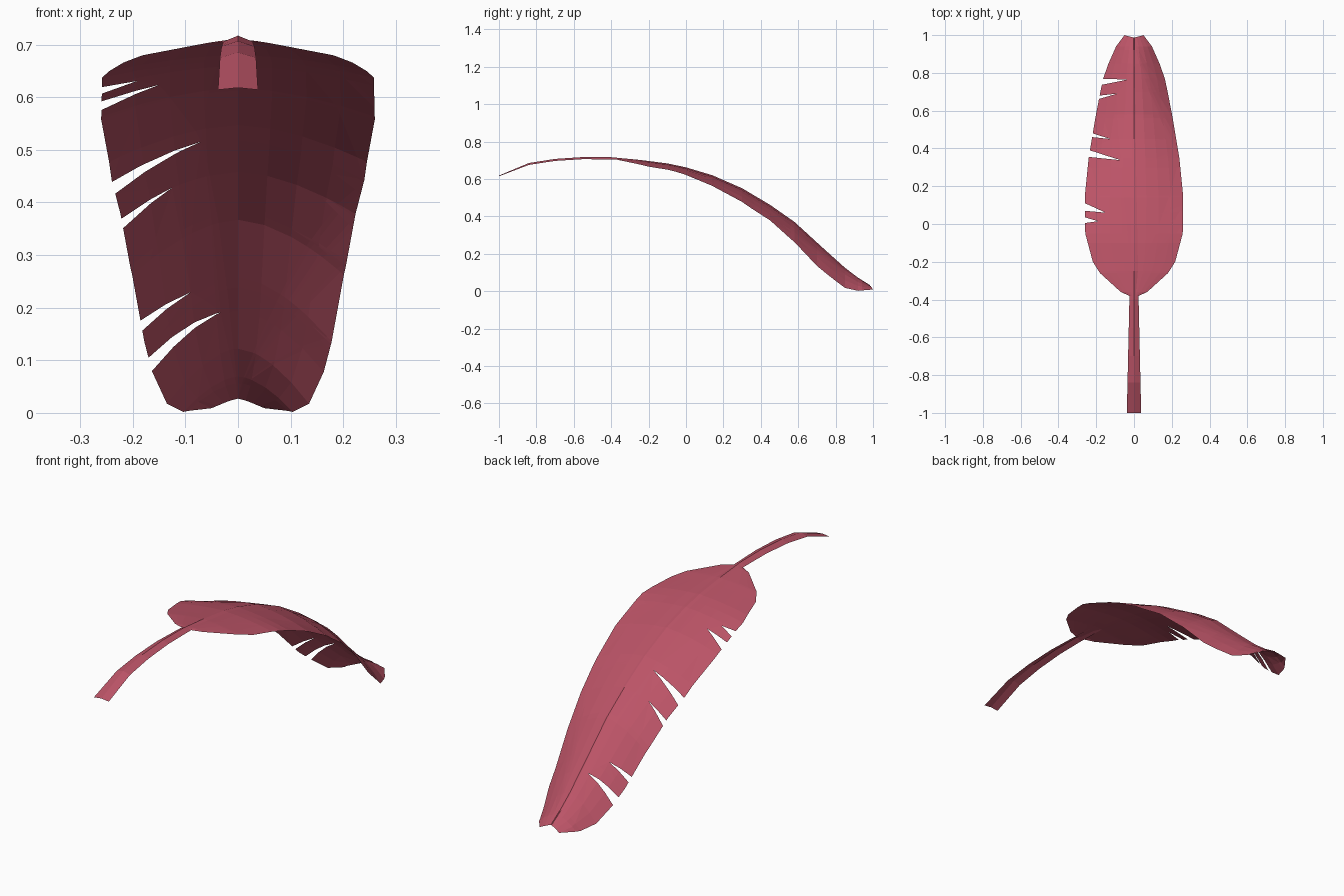
import bpy, bmesh
from mathutils import Vector

if "Cube" in bpy.data.objects:
    bpy.data.objects.remove(bpy.data.objects["Cube"])

# Stations along the leaf: midrib height, blade half width, droop of the blade edge
RIB = [(-1, .618), (-.84, .685), (-.7, .707), (-.55, .717), (-.4, .716), (-.25, .702), (-.1, .683),
       (0, .662), (.14, .62), (.3, .55), (.45, .461), (.58, .37), (.72, .242), (.85, .125), (.92, .072), (1, .022)]
WIDTH = [(-.38, .025), (-.36, .07), (-.26, .18), (-.2, .218), (-.05, .258), (.15, .26), (.35, .24),
         (.56, .205), (.7, .178), (.77, .163), (.85, .135), (.94, .095), (1, .05)]
DROOP = [(-.38, .006), (-.2, .027), (-.05, .032), (.15, .055), (.35, .075), (.45, .08), (.56, .102),
         (.7, .122), (.84, .11), (.92, .067), (1, .01)]

# Tears: inner distance (share of half width), inner y, outer y from, outer y to
TEARS = {
    -1: [(.74, .015, .005, .035), (.58, .06, .07, .11), (.29, .338, .355, .39),
         (.56, .45, .46, .48), (.5, .69, .662, .68), (.2, .765, .737, .768)],
    1: [(.52, -.21, -.29, -.235), (.7, .015, 0, .035), (.5, .05, .07, .1), (.29, .335, .355, .39),
        (.59, .445, .457, .48), (.49, .56, .55, .566), (.77, .71, .69, .706)],
}


def sample(table, y):
    if y <= table[0][0]:
        return table[0][1]
    for (a, va), (b, vb) in zip(table, table[1:]):
        if y <= b:
            return va + (vb - va) * (y - a) / (b - a)
    return table[-1][1]


pink = bpy.data.materials.new("dusty pink")
pink.diffuse_color = (.50, .088, .135, 1)
pink.use_nodes = True
pink.node_tree.nodes["Principled BSDF"].inputs["Base Color"].default_value = pink.diffuse_color


def finish(bm, name):
    bmesh.ops.recalc_face_normals(bm, faces=bm.faces[:])
    if sum(f.normal.z * f.calc_area() for f in bm.faces) < 0:
        bmesh.ops.reverse_faces(bm, faces=bm.faces[:])
    me = bpy.data.meshes.new(name)
    bm.to_mesh(me)
    bm.free()
    me.materials.append(pink)
    ob = bpy.data.objects.new(name, me)
    bpy.context.collection.objects.link(ob)
    return ob


def cut(bm, co, no):
    bmesh.ops.bisect_plane(bm, geom=bm.verts[:] + bm.edges[:] + bm.faces[:], dist=1e-5,
                           plane_co=Vector(co), plane_no=Vector(no))


# Blade: each half is a torn strip, sliced into rows and columns, then bent into shape
bm = bmesh.new()
for side in (-1, 1):
    outline = [(0, -.38), (1, -.38)]
    for u, yi, y0, y1 in TEARS[side]:
        outline += [(1, y0), (u, yi), (1, y1)]
    outline += [(1, 1), (0, .987)]
    bm.faces.new([bm.verts.new((side * u, y, 0)) for u, y in outline])
bmesh.ops.triangulate(bm, faces=bm.faces[:])
for u in (.25, .5, .75):
    for side in (-1, 1):
        cut(bm, (side * u, 0, 0), (1, 0, 0))
for y in sorted({p[0] for p in RIB + WIDTH if -.37 < p[0] < .98}):
    cut(bm, (0, y, 0), (0, 1, 0))
for v in bm.verts:
    u, y = v.co.x, v.co.y
    v.co.x = u * sample(WIDTH, y)
    v.co.z = sample(RIB, y) - .003 - sample(DROOP, y) * abs(u) ** 1.7
bmesh.ops.remove_doubles(bm, verts=bm.verts[:], dist=1e-4)
finish(bm, "leaf_blade")

# Stalk and midrib: one ridged strip that tapers to the tip
STALK = [(-1, .038), (-.38, .024), (.3, .011), (.985, .002)]
bm = bmesh.new()
rows = []
for y, z in RIB:
    y = min(y, .985)
    w = sample(STALK, y)
    z = sample(RIB, y)
    drop = sample([(-1, .004), (-.84, .01), (-.4, .012), (-.3, .004), (1, .003)], y)
    rows.append([bm.verts.new((s * w, y, z - abs(s) * drop)) for s in (-1, 0, 1)])
for a, b in zip(rows, rows[1:]):
    for i in (0, 1):
        bm.faces.new((a[i], a[i + 1], b[i + 1], b[i]))
finish(bm, "stalk_and_midrib")
